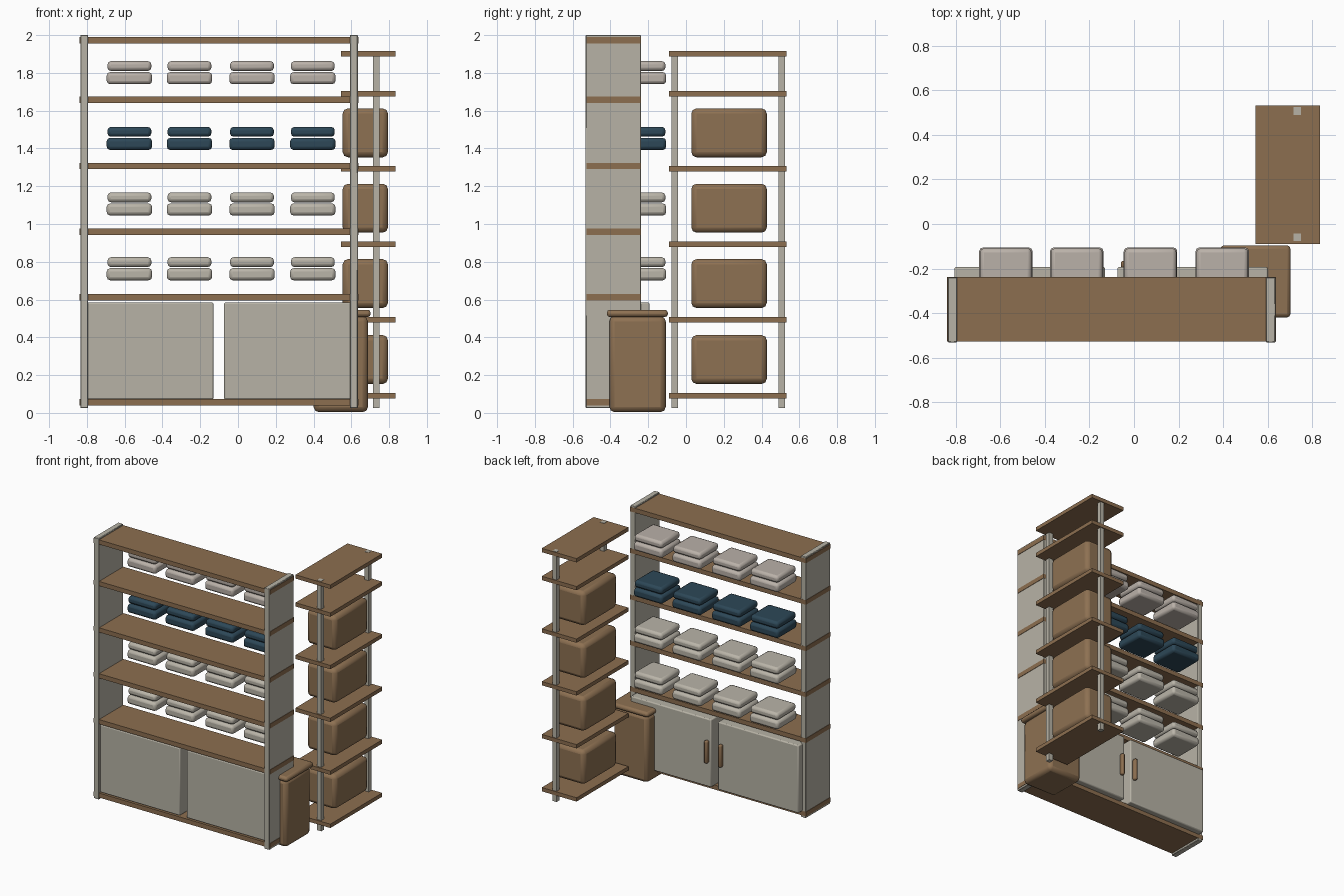
import bpy
import math

if "Cube" in bpy.data.objects:
    bpy.data.objects.remove(bpy.data.objects["Cube"])


def make_material(name, rgb):
    mat = bpy.data.materials.new(name)
    mat.diffuse_color = (*rgb, 1.0)
    mat.use_nodes = True
    mat.node_tree.nodes["Principled BSDF"].inputs["Base Color"].default_value = mat.diffuse_color
    return mat


WOOD = make_material("wood brown", (0.265, 0.158, 0.080))
WICKER = make_material("storage brown", (0.270, 0.165, 0.085))
PAINT = make_material("warm grey paint", (0.475, 0.450, 0.380))
LINEN = make_material("pale linen", (0.490, 0.460, 0.395))
BLUSH = make_material("blush linen", (0.490, 0.440, 0.395))
NAVY = make_material("navy cloth", (0.026, 0.064, 0.096))


def box(name, xs, ys, zs, mat, bevel=0.0, segments=2):
    """Box spanning the given ranges, with optional rounded edges."""
    bpy.ops.mesh.primitive_cube_add(
        size=1, location=[(r[0] + r[1]) / 2 for r in (xs, ys, zs)])
    ob = bpy.context.object
    ob.name = name
    ob.scale = [r[1] - r[0] for r in (xs, ys, zs)]
    bpy.ops.object.transform_apply(location=False, rotation=False, scale=True)
    ob.data.materials.append(mat)
    if bevel:
        mod = ob.modifiers.new("rounded edges", 'BEVEL')
        mod.width = bevel
        mod.segments = segments
        bpy.ops.object.shade_smooth_by_angle(angle=math.radians(35))
    return ob


# Main shelving unit: side panels with shelf ends showing through
for side, x in (("left", -0.835), ("right", 0.592)):
    box(side + "_side_panel", (x, x + 0.042), (-0.531, -0.239),
        (0.025, 2.0), PAINT, 0.003, 1)
for i, z in enumerate((0.040, 0.596, 0.943, 1.290, 1.641, 1.955)):
    box(f"main_shelf_{i}", (-0.838, 0.637), (-0.528, -0.238),
        (z, z + 0.034), WOOD)

# Lower cupboards with upright handles on the back
for side, x0, x1, hx in (("left", -0.806, -0.130, -0.162),
                         ("right", -0.074, 0.600, -0.045)):
    box(side + "_cupboard", (x0, x1), (-0.51, -0.193), (0.071, 0.584),
        PAINT, 0.008)
    box(side + "_handle", (hx - 0.014, hx + 0.014), (-0.198, -0.165),
        (0.255, 0.425), WOOD, 0.010)

# Folded cloths: four pairs on each upper shelf
rows = ((0.702, LINEN), (1.045, LINEN), (1.392, NAVY), (1.740, BLUSH))
for r, (z, mat) in enumerate(rows):
    for c, x in enumerate((-0.575, -0.257, 0.074, 0.396)):
        box(f"lower_cloth_{r}_{c}", (x - 0.12, x + 0.12), (-0.338, -0.105),
            (z, z + 0.064), mat, 0.018)
        box(f"upper_cloth_{r}_{c}", (x - 0.116, x + 0.116), (-0.334, -0.109),
            (z + 0.070, z + 0.122), mat, 0.018)

# Side rack: two posts and six shelves
for end, y in (("front", -0.060), ("back", 0.507)):
    box(end + "_rack_post", (0.716, 0.750), (y - 0.017, y + 0.017),
        (0.025, 1.917), PAINT)
for i, z in enumerate((0.077, 0.479, 0.879, 1.278, 1.675, 1.886)):
    box(f"rack_shelf_{i}", (0.544, 0.835), (-0.089, 0.531),
        (z, z + 0.029), WOOD)

# Storage boxes on the rack
for i, z in enumerate((0.153, 0.555, 0.954, 1.353)):
    box(f"storage_box_{i}", (0.554, 0.794), (0.028, 0.428),
        (z, z + 0.259), WICKER, 0.028)

# Lidded bin beside the cupboard
box("bin_body", (0.400, 0.688), (-0.406, -0.107), (0.004, 0.512), WICKER, 0.028)
box("bin_lid", (0.388, 0.702), (-0.419, -0.096), (0.507, 0.546), WICKER, 0.016)
